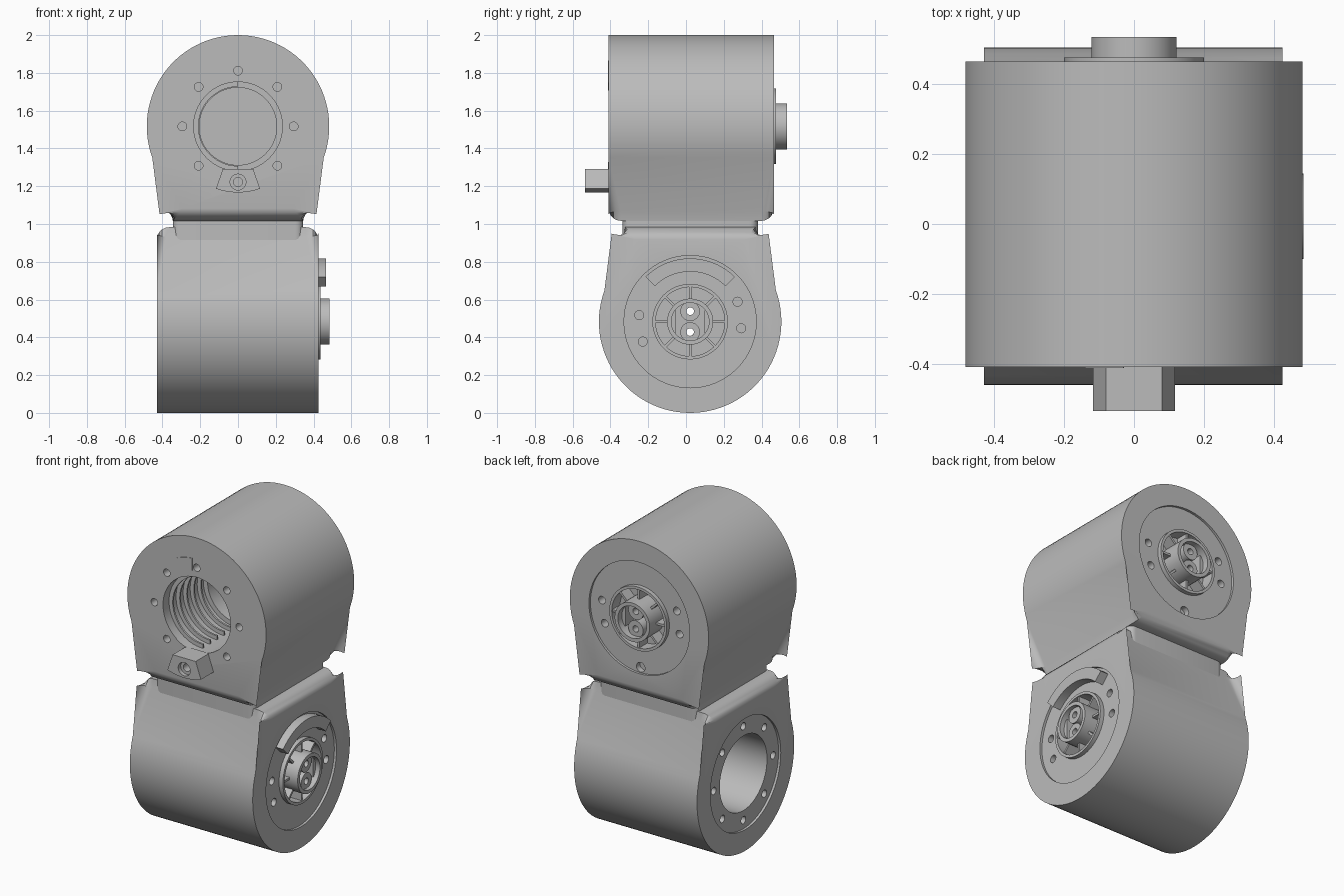
import bpy, bmesh, math
from mathutils import Matrix, Vector

cube = bpy.data.objects.get("Cube")
if cube:
    bpy.data.objects.remove(cube, do_unlink=True)

grey = bpy.data.materials.new("housing_grey")
grey.use_nodes = True
COLOR = (0.5, 0.5, 0.5, 1)
grey.diffuse_color = COLOR
grey.node_tree.nodes["Principled BSDF"].inputs["Base Color"].default_value = COLOR

R = 0.483            # housing radius
FLANGE = 0.35        # face recess radius
BORE = 0.235
BOLTS = 0.295        # bolt circle radius


def frame(u, n, origin):
    """Local frame on a face: u to the right, z up, n outward."""
    m = Matrix((u, (0, 0, 1), n)).transposed().to_4x4()
    m.translation = Vector(origin)
    return m


def polar(r, deg, u=0, v=0):
    a = math.radians(deg)
    return (u + r * math.cos(a), v + r * math.sin(a))


def arc(r, a0, a1, seg, u=0, v=0):
    return [polar(r, a0 + (a1 - a0) * i / seg, u, v) for i in range(seg + 1)]


def circle(r, u=0, v=0, seg=48):
    return arc(r, 0, 360, seg, u, v)[:-1]


def finish(name, bm, m):
    bm.transform(m)
    bmesh.ops.recalc_face_normals(bm, faces=bm.faces)
    mesh = bpy.data.meshes.new(name)
    bm.to_mesh(mesh)
    bm.free()
    mesh.materials.append(grey)
    ob = bpy.data.objects.new(name, mesh)
    bpy.context.collection.objects.link(ob)
    return ob


def activate(ob):
    bpy.ops.object.select_all(action='DESELECT')
    ob.select_set(True)
    bpy.context.view_layer.objects.active = ob


def smooth(ob):
    activate(ob)
    bpy.ops.object.shade_smooth_by_angle(angle=math.radians(32))


def prism(name, pts, h0, h1, m, bevel=0):
    """Extrude an outline along n, with optional rounded cap edges."""
    bm = bmesh.new()
    low = [bm.verts.new((u, v, h0)) for u, v in pts]
    top = [bm.verts.new((u, v, h1)) for u, v in pts]
    caps = [bm.faces.new(low[::-1]), bm.faces.new(top)]
    for i in range(len(pts)):
        j = (i + 1) % len(pts)
        bm.faces.new((low[i], low[j], top[j], top[i]))
    if bevel:
        edges = [e for f in caps for e in f.edges]
        bmesh.ops.bevel(bm, geom=edges, offset=bevel, segments=5, profile=0.5,
                        affect='EDGES', clamp_overlap=False)
    return finish(name, bm, m)


def ring(name, r0, r1, h0, h1, m, a0=0, a1=360, u=0, v=0, seg=48):
    """Rectangular section swept round n, as a full ring or a sector."""
    bm = bmesh.new()
    full = a1 - a0 == 360
    rows = []
    for i in range(seg if full else seg + 1):
        a = a0 + (a1 - a0) * i / seg
        rows.append([bm.verts.new((*polar(r, a, u, v), h))
                     for r, h in ((r0, h0), (r1, h0), (r1, h1), (r0, h1))])
    pairs = list(zip(rows, rows[1:]))
    if full:
        pairs.append((rows[-1], rows[0]))
    else:
        bm.faces.new(rows[0])
        bm.faces.new(rows[-1][::-1])
    for a, b in pairs:
        for k in range(4):
            j = (k + 1) % 4
            bm.faces.new((a[k], a[j], b[j], b[k]))
    ob = finish(name, bm, m)
    smooth(ob)
    return ob


def cut(ob, pts, depth, m, top=0.05):
    """Cut an outline into an object to a depth below the face."""
    cutter = prism("cutter", pts, -depth, top, m)
    cutter.hide_render = True
    mod = ob.modifiers.new("cut", 'BOOLEAN')
    mod.operation = 'DIFFERENCE'
    mod.solver = 'EXACT'
    mod.object = cutter
    activate(ob)
    bpy.ops.object.modifier_apply(modifier=mod.name)
    bpy.data.objects.remove(cutter, do_unlink=True)


# Face frames
upper_front = frame((1, 0, 0), (0, -1, 0), (0, -0.41, 1.517))
upper_back = frame((-1, 0, 0), (0, 1, 0), (0, 0.465, 1.517))
lower_left = frame((0, 1, 0), (1, 0, 0), (0.425, 0.022, R))
lower_right = frame((0, -1, 0), (-1, 0, 0), (-0.43, 0.022, R))

# Housings: round drums tapering to the neck
drum = arc(R, -20, 200, 56) + [(-0.352, -0.45), (-0.345, -0.5), (0.345, -0.5), (0.352, -0.45)]
upper = prism("upper_housing", drum, -0.875, 0, upper_front, 0.065)
lower = prism("lower_housing", [(u, -v) for u, v in drum], -0.855, 0, lower_left, 0.065)

# Neck block between the housings
neck_u, neck_v, neck_r = 0.305, 0.318, 0.04
neck = []
for su, sv, a in ((1, 1, 0), (-1, 1, 90), (-1, -1, 180), (1, -1, 270)):
    neck += arc(neck_r, a, a + 90, 5, su * neck_u, sv * neck_v)
smooth(prism("neck", neck, 0.9, 1.1, Matrix.Translation((0, 0.022, 0))))


def output_face(side, body, m):
    """Recessed output flange with spoked hub and two-pin socket."""
    cut(body, circle(FLANGE, seg=64), 0.015, m)
    cut(body, circle(0.187), 0.07, m)
    for a in (-7.4, 22.8, 172.6, 202.8):
        cut(body, circle(0.024, *polar(0.272, a), seg=20), 0.08, m)
    for v in (-0.055, 0.055):
        cut(body, circle(0.02, 0, v, 20), 0.2, m)
        ring(side + "_socket_pin", 0.02, 0.052, -0.075, 0.035, m, v=v, seg=24)
    ring(side + "_hub_rim", 0.183, 0.2, -0.075, 0.012, m)
    ring(side + "_hub_tube", 0.1, 0.122, -0.075, 0.07 if side == "upper" else 0.06, m)
    spoke = [(0.118, -0.007), (0.187, -0.007), (0.187, 0.007), (0.118, 0.007)]
    for i in range(8):
        prism(side + "_hub_spoke", spoke, -0.075, 0.005,
              m @ Matrix.Rotation(i * math.pi / 4, 4, 'Z'))
    for s in (-1, 1):
        key = [(s * 0.075, -0.06), (s * 0.102, -0.06), (s * 0.102, 0.06), (s * 0.075, 0.06)]
        prism(side + "_socket_key", key, -0.075, 0.03, m)


def input_face(side, body, m):
    """Open bore with a bolt circle."""
    cut(body, circle(BORE, seg=64), 0.4, m)
    cut(body, circle(0.205, seg=64), 0.67, m)
    for i in range(8):
        cut(body, circle(0.023, *polar(BOLTS, 45 * i), seg=20), 0.06, m)


output_face("upper", upper, upper_back)
output_face("lower", lower, lower_left)
cut(lower, circle(FLANGE, seg=64), 0.015, lower_right)
input_face("upper", upper, upper_front)
input_face("lower", lower, lower_right)

# Locating notch at the bottom of the upper output flange
cut(upper, circle(0.03, 0, -0.315, 20), 0.05, upper_back)

# Raised stop on the lower output flange
ring("stop_arc", 0.265, 0.335, -0.02, 0.04, lower_left, 45, 135, seg=24)

# Ribs on one side of the upper bore
for i in range(5):
    h = -0.06 - 0.07 * i
    ring("bore_rib", 0.21, BORE + 0.005, h - 0.012, h, upper_front, 90, 270, seg=24)

# Stop tab below the upper bore, with a counterbored screw hole
tab = [(0.08, -0.225), (-0.08, -0.225)] + arc(FLANGE, 250.5, 289.5, 8)
stop_tab = prism("stop_tab", tab, -0.01, 0.125, upper_front)
cut(stop_tab, circle(0.042, 0, -BOLTS, 24), -0.1, upper_front, 0.2)
cut(stop_tab, circle(0.024, 0, -BOLTS, 24), 0.005, upper_front, 0.2)

# Thin shims above and below the upper bore
side_a = math.degrees(math.acos(0.14 / FLANGE))
bore_a = math.degrees(math.acos(0.14 / BORE))
for s, name in ((1, "top_shim"), (-1, "bottom_shim")):
    shim = arc(FLANGE, 95, 180 - side_a, 8) + arc(BORE, 180 - bore_a, 97, 8)
    plate = prism(name, [(u, s * v) for u, v in shim], -0.003, 0.003, upper_front)

for body in (upper, lower, stop_tab):
    smooth(body)
